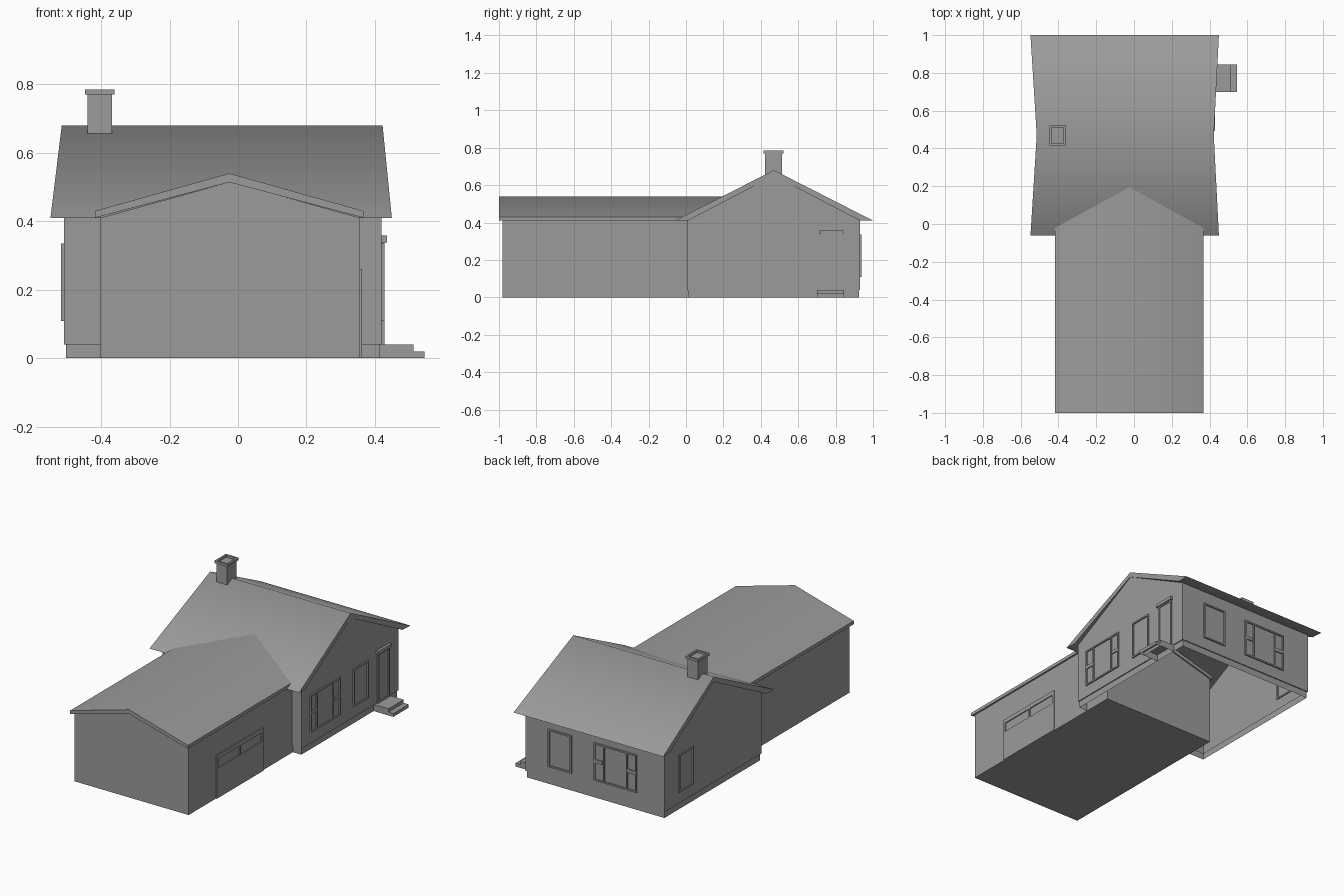
import bpy, bmesh, math
from mathutils import Vector

if "Cube" in bpy.data.objects:
    bpy.data.objects.remove(bpy.data.objects["Cube"])

# One darker grey for the whole model
grey = bpy.data.materials.new("dark_grey")
grey.diffuse_color = (0.33, 0.33, 0.33, 1)
grey.use_nodes = True
grey.node_tree.nodes["Principled BSDF"].inputs["Base Color"].default_value = grey.diffuse_color


def finish(name, bm, smooth=False):
    bmesh.ops.recalc_face_normals(bm, faces=bm.faces[:])
    me = bpy.data.meshes.new(name)
    bm.to_mesh(me)
    bm.free()
    me.materials.append(grey)
    if smooth:
        me.shade_smooth()
        me.set_sharp_from_angle(angle=math.radians(60))
    ob = bpy.data.objects.new(name, me)
    bpy.context.collection.objects.link(ob)
    return ob


def add_box(bm, lo, hi, open_bottom=False):
    lo, hi = Vector(lo), Vector(hi)
    geo = bmesh.ops.create_cube(bm, size=1)["verts"]
    for v in geo:
        v.co = Vector([(lo[i] + hi[i]) / 2 + v.co[i] * (hi[i] - lo[i]) for i in range(3)])
    if open_bottom:
        low = [f for f in {f for v in geo for f in v.link_faces}
               if all(abs(v.co.z - lo.z) < 1e-6 for v in f.verts)]
        bmesh.ops.delete(bm, geom=low, context='FACES')


def boxes(name, items, open_bottom=False):
    bm = bmesh.new()
    for lo, hi in items:
        add_box(bm, lo, hi, open_bottom)
    return finish(name, bm)


def prism(name, profile, point, skip=(), caps=True, smooth=False):
    """Profile swept between two ends; point(a, z, end) gives the position."""
    bm = bmesh.new()
    rings = [[bm.verts.new(point(a, z, e)) for a, z in profile] for e in (0, 1)]
    n = len(profile)
    for i in range(n):
        if i not in skip:
            j = (i + 1) % n
            bm.faces.new([rings[0][i], rings[0][j], rings[1][j], rings[1][i]])
    if caps:
        bm.faces.new(rings[0])
        bm.faces.new(rings[1])
    return finish(name, bm, smooth)


X0, X1, Y0, Y1 = -0.509, 0.42, 0.006, 0.93
EAVE = 0.41

# House walls: open-bottomed shell with gables at both x ends
prism("house_walls", [(Y0, 0.04), (Y1, 0.04), (Y1, EAVE + .01), (0.47, 0.655), (Y0, EAVE + .01)],
      lambda a, z, e: (X1 if e else X0, a, z), skip=(0, 2, 3))

# Foundation band, inset under a narrow ledge
inset = 0.006
corners = [(-1, -1), (1, -1), (1, 1), (-1, 1)]


def footing(sx, sy, d, z):
    return ((X1 - d if sx > 0 else X0 + d), (Y1 - d if sy > 0 else Y0 + d), z)


prism("foundation", corners, lambda a, b, e: footing(a, b, inset, 0.04 * e), caps=False)
prism("foundation_ledge", corners, lambda a, b, e: footing(a, b, inset * e, 0.04), caps=False)


# House roof: gable ends flare outwards towards the eaves
def roof_point(a, z, e):
    t = abs(a - 0.47) / 0.53
    return (0.4225 + 0.027 * t if e else -0.515 - 0.033 * t, a, z)


prism("house_roof", [(-0.06, EAVE), (0.47, 0.68), (1.0, EAVE), (0.93, EAVE), (0.47, 0.65), (0.01, EAVE)],
      roof_point, smooth=True)

# Garage body and roof, running into the house
prism("garage_walls", [(-0.402, 0), (0.357, 0), (0.357, EAVE), (-0.0225, 0.515), (-0.402, EAVE)],
      lambda a, z, e: (a, 0.19 if e else -0.98, z))
prism("garage_roof", [(-0.418, EAVE), (-0.418, 0.43), (-0.0255, 0.54), (0.367, 0.43), (0.367, EAVE), (-0.0255, 0.514)],
      lambda a, z, e: (a, 0.195 if e else -1.0, z), smooth=True)

# Garage door: slab built as rails and stiles around two sunken panes
DX0, DX1 = 0.35, 0.363
boxes("garage_door", [((DX0, -0.72, 0), (DX1, -0.275, 0.18)),
                      ((DX0, -0.72, 0.235), (DX1, -0.275, 0.26))] +
      [((DX0, a, 0.18), (DX1, b, 0.235)) for a, b in
       ((-0.72, -0.705), (-0.5, -0.49), (-0.29, -0.275))])


# Openings: u runs along the wall, d is the distance out from it
def wall_boxes(name, wall, items):
    def place(u, d, z):
        return {"right": (X1 + d, u, z), "left": (X0 - d, u, z), "back": (u, Y1 + d, z)}[wall]
    out = []
    for u0, u1, z0, z1, d0, d1 in items:
        p, q = place(u0, d0, z0), place(u1, d1, z1)
        out.append(([min(s) for s in zip(p, q)], [max(s) for s in zip(p, q)]))
    return boxes(name, out)


def frame(u0, u1, z0, z1, w=0.009, d=0.008):
    return [(u0, u0 + w, z0, z1, -.006, d), (u1 - w, u1, z0, z1, -.006, d),
            (u0 + w, u1 - w, z0, z0 + w, -.006, d), (u0 + w, u1 - w, z1 - w, z1, -.006, d)]


def window(name, wall, u0, u1, triple=False):
    z0, z1 = 0.108, 0.335
    parts = frame(u0, u1, z0, z1)
    if triple:
        s = 0.066
        for a, b in ((u0, u0 + s), (u1 - s, u1)):
            parts.append((a + .009, b - .004, 0.215, 0.235, -.006, .007))
        for c in (u0 + s, u1 - s):
            parts.append((c - .004, c + .004, z0 + .009, z1 - .009, -.006, .007))
    wall_boxes(name, wall, parts)


window("right_triple_window", "right", 0.082, 0.368, True)
window("right_window", "right", 0.492, 0.634)
window("back_window", "back", 0.11, 0.265)
window("back_triple_window", "back", -0.325, -0.04, True)
window("left_window", "left", 0.66, 0.8)

# Front door with frame and head moulding
wall_boxes("door_frame", "right", frame(0.722, 0.838, 0.04, 0.342, 0.012) +
           [(0.712, 0.842, 0.338, 0.358, -.006, .015)])
wall_boxes("door", "right", [(0.734, 0.826, 0.045, 0.33, -.006, .003)])

# Entry steps
boxes("steps", [((0.414, 0.7, 0), (0.513, 0.845, 0.04)),
                ((0.513, 0.7, 0), (0.545, 0.845, 0.02))], open_bottom=True)

# Chimney with hollow cap
boxes("chimney", [((-0.44, 0.423, 0.635), (-0.368, 0.513, 0.772))])
cx0, cx1, cy0, cy1, w = -0.447, -0.361, 0.415, 0.522, 0.011
boxes("chimney_cap", [((cx0, cy0, 0.77), (cx1, cy0 + w, 0.785)), ((cx0, cy1 - w, 0.77), (cx1, cy1, 0.785)),
                      ((cx0, cy0 + w, 0.77), (cx0 + w, cy1 - w, 0.785)),
                      ((cx1 - w, cy0 + w, 0.77), (cx1, cy1 - w, 0.785))])
